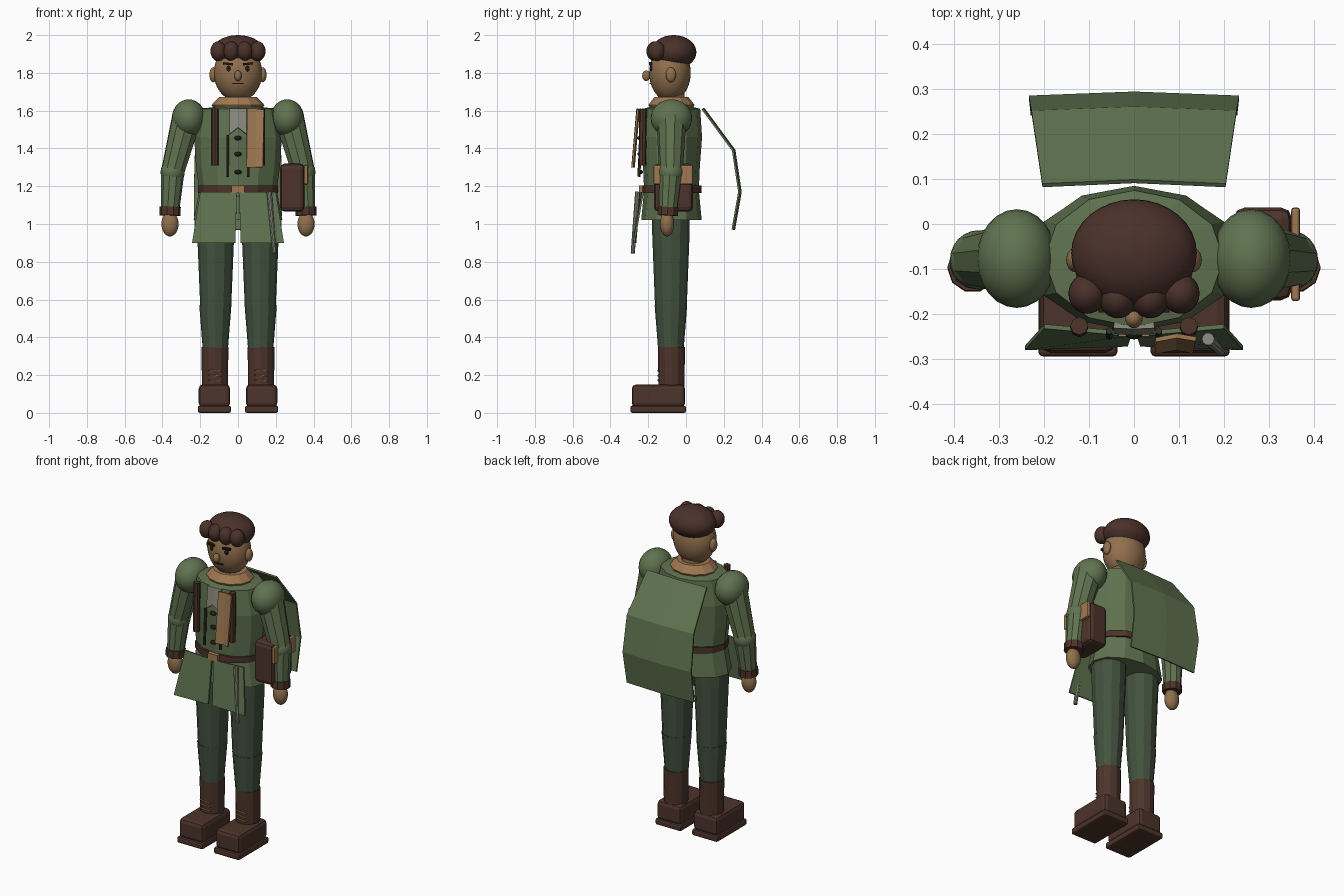
import bpy, bmesh, math
from mathutils import Vector, Matrix

if "Cube" in bpy.data.objects:
    bpy.data.objects.remove(bpy.data.objects["Cube"])

def material(name, r, g, b):
    lin = [((c / 255 + 0.055) / 1.055) ** 2.4 for c in (r, g, b)]
    m = bpy.data.materials.new(name)
    m.diffuse_color = (*lin, 1)
    m.use_nodes = True
    m.node_tree.nodes["Principled BSDF"].inputs["Base Color"].default_value = m.diffuse_color
    return m

GREEN = material("coat green", 96, 115, 80)
DARK = material("trouser green", 66, 82, 62)
BROWN = material("leather brown", 77, 52, 43)
HAIR = material("hair brown", 74, 49, 42)
SKIN = material("skin", 145, 112, 77)
TAN = material("tan cloth", 160, 121, 82)
GRAY = material("linen gray", 138, 138, 126)
BLACK = material("dark detail", 36, 26, 24)
SEAM = material("seam green", 45, 55, 40)
YC = -0.077  # body axis

def finish(name, bm, mat, smooth=False):
    bmesh.ops.recalc_face_normals(bm, faces=bm.faces)
    me = bpy.data.meshes.new(name)
    bm.to_mesh(me)
    bm.free()
    me.materials.append(mat)
    me.polygons.foreach_set("use_smooth", [smooth] * len(me.polygons))
    ob = bpy.data.objects.new(name, me)
    bpy.context.collection.objects.link(ob)
    return ob

def ball(name, mat, loc, rad, seg=24, rings=14):
    bm = bmesh.new()
    bmesh.ops.create_uvsphere(bm, u_segments=seg, v_segments=rings, radius=1,
                              matrix=Matrix.Translation(loc) @ Matrix.Diagonal((*rad, 1)))
    return finish(name, bm, mat, True)

def tube(name, mat, a, b, ra, rb, sides=10):
    a, b = Vector(a), Vector(b)
    d = b - a
    rot = Vector((0, 0, 1)).rotation_difference(d.normalized()).to_matrix().to_4x4()
    bm = bmesh.new()
    bmesh.ops.create_cone(bm, cap_ends=True, segments=sides, radius1=ra, radius2=rb,
                          depth=d.length, matrix=Matrix.Translation((a + b) / 2) @ rot)
    return finish(name, bm, mat)

def box(name, mat, lo, hi, bevel=0.0, roll=0.0):
    lo, hi = Vector(lo), Vector(hi)
    bm = bmesh.new()
    bmesh.ops.create_cube(bm, size=1, matrix=Matrix.Translation((lo + hi) / 2)
                          @ Matrix.Rotation(roll, 4, 'Y') @ Matrix.Diagonal((*(hi - lo), 1)))
    ob = finish(name, bm, mat)
    if bevel:
        m = ob.modifiers.new("bevel", 'BEVEL')
        m.width, m.segments = bevel, 2
    return ob

def loft(name, mat, rings, x=0, y=YC, sides=12):
    """rings: (z, x radius, y radius)"""
    bm = bmesh.new()
    rows = [[bm.verts.new((x + rx * math.cos(2 * math.pi * i / sides),
                           y + ry * math.sin(2 * math.pi * i / sides), z))
             for i in range(sides)] for z, rx, ry in rings]
    for p, q in zip(rows, rows[1:]):
        for i in range(sides):
            j = (i + 1) % sides
            bm.faces.new((p[i], p[j], q[j], q[i]))
    bm.faces.new(rows[0])
    bm.faces.new(rows[-1])
    return finish(name, bm, mat)

def sheet(name, mat, rows, thick):
    """Cloth sheet from rows of points, given thickness"""
    bm = bmesh.new()
    vs = [[bm.verts.new(p) for p in row] for row in rows]
    for p, q in zip(vs, vs[1:]):
        for i in range(len(p) - 1):
            bm.faces.new((p[i], p[i + 1], q[i + 1], q[i]))
    ob = finish(name, bm, mat)
    m = ob.modifiers.new("thickness", 'SOLIDIFY')
    m.thickness, m.offset = thick, 0
    return ob

# Coat body, belt, collar, neck
loft("coat", GREEN, [(1.02, .235, .16), (1.18, .205, .145), (1.3, .222, .15),
                     (1.46, .232, .162), (1.61, .2, .152), (1.62, .12, .11)])
loft("belt", BROWN, [(1.165, .212, .16), (1.203, .212, .16)])
box("buckle", TAN, (-.034, -.25, 1.163), (.034, -.228, 1.205))
loft("collar", TAN, [(1.605, .125, .11), (1.63, .14, .122), (1.672, .1, .09)])
loft("neck", SKIN, [(1.6, .07, .07), (1.72, .07, .07)])

# Head, face and hair
ball("head", SKIN, (0, -.085, 1.8), (.128, .11, .15), 32, 20)
ball("nose", SKIN, (0, -.21, 1.785), (.019, .022, .028))
box("mouth", BLACK, (-.03, -.193, 1.74), (.03, -.184, 1.747))
ball("hair", HAIR, (0, -.065, 1.91), (.14, .12, .09), 32, 20)
for s in (-1, 1):
    ball("ear", SKIN, (s * .131, -.08, 1.79), (.02, .027, .04))
    ball("eye", BLACK, (s * .05, -.184, 1.823), (.012, .008, .015))
    box("eyebrow", BLACK, (s * .053 - .026, -.197, 1.842), (s * .053 + .026, -.18, 1.854),
        roll=-s * .1)
    for x, y in ((.036, -.165), (.104, -.155)):
        ball("curl", HAIR, (s * x, y, 1.915), (.042, .045, .052))

for s in (-1, 1):
    # Arms
    ball("shoulder", GREEN, (s * .261, YC, 1.56), (.089, .11, .1))
    tube("upper_arm", GREEN, (s * .272, YC, 1.56), (s * .345, -.08, 1.28), .08, .063)
    ball("elbow", GREEN, (s * .346, -.08, 1.275), (.064, .066, .064))
    tube("forearm", GREEN, (s * .346, -.08, 1.28), (s * .36, -.095, 1.07), .063, .049)
    tube("cuff", BROWN, (s * .359, -.095, 1.09), (s * .36, -.097, 1.045), .056, .056)
    ball("hand", SKIN, (s * .36, -.1, 1.0), (.045, .037, .066))
    # Legs and boots
    loft("thigh", DARK, [(.56, .082, .084), (.95, .098, .099), (1.05, .1, .1)], s * .118, -.08)
    loft("shin", DARK, [(.34, .067, .068), (.57, .085, .086)], s * .12, -.08)
    loft("boot_shaft", BROWN, [(.12, .069, .068), (.35, .071, .072)], s * .122, -.077)
    box("boot_foot", BROWN, (s * .125 - .083, -.287, .03), (s * .125 + .083, -.005, .15), .022)
    box("boot_sole", BROWN, (s * .125 - .088, -.295, 0), (s * .125 + .088, 0, .038), .01)
    for z in (.175, .2, .225):
        tube("lace", TAN, (s * .122 - .035, -.146, z), (s * .122 + .035, -.146, z - .006),
             .004, .004, 6)
    # Coat tails, harness straps and front seams
    sheet("coat_tail", GREEN, [[(s * .006, -.245, 1.17), (s * .2, -.228, 1.17)],
                               [(s * .014, -.268, .9), (s * .243, -.276, .9)]], .01)
    tube("strap", BROWN, (s * .122, -.227, 1.61), (s * .122, -.232, 1.31), .02, .02, 8)
    tube("front_seam", SEAM, (s * .055, -.238, 1.47), (s * .055, -.25, 1.25), .008, .008, 6)

# Shirt front, buttons, scarf
sheet("shirt_front", GRAY, [[(-.045, -.225, 1.61), (0, -.227, 1.61), (.045, -.225, 1.61)],
                            [(-.045, -.238, 1.475), (0, -.241, 1.51), (.045, -.238, 1.475)]], .014)
for z in (1.455, 1.37, 1.275):
    ball("button", BLACK, (0, -.242, z), (.02, .015, .012), 12, 8)
sheet("scarf", TAN, [[(.048, -.258, 1.61), (.095, -.249, 1.61), (.138, -.256, 1.605)],
                     [(.045, -.285, 1.3), (.095, -.276, 1.3), (.132, -.284, 1.3)]], .01)

# Hanging rod and satchel
tube("belt_rod", GRAY, (.165, -.256, 1.17), (.193, -.282, .845), .014, .011, 10)
box("satchel", BROWN, (.222, -.17, 1.065), (.352, .037, 1.32), .025)
box("satchel_flap", TAN, (.35, -.172, 1.21), (.37, .037, 1.312), .007)

# Cape standing off the back
sheet("cape", GREEN, [[(-w, y - .009, z), (0, y, z), (w, y - .009, z)]
                      for w, y, z in ((.204, .095, 1.61), (.228, .257, 1.39),
                                      (.234, .29, 1.17), (.23, .255, .97))], .01)
